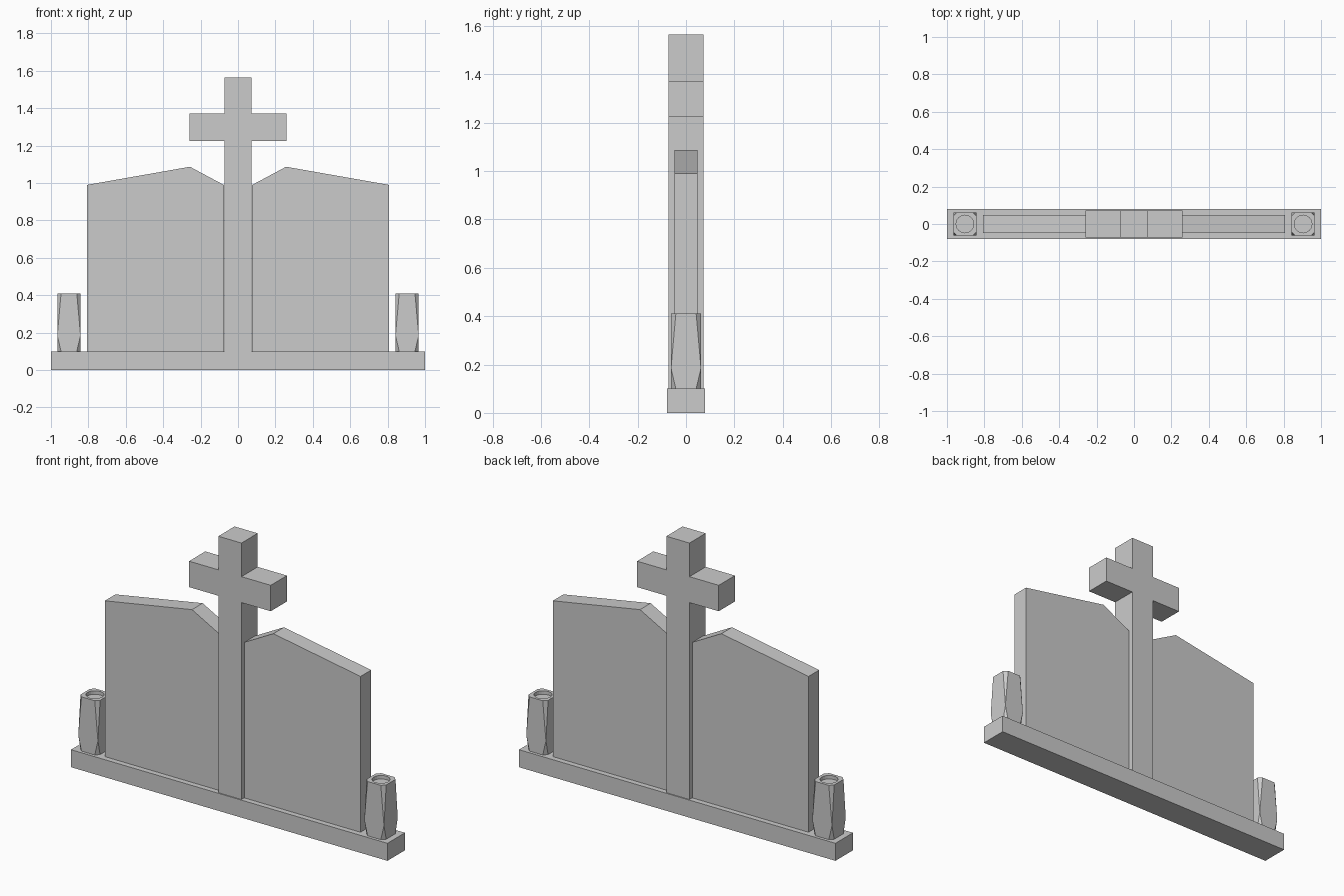
import bpy, bmesh

if "Cube" in bpy.data.objects:
    bpy.data.objects.remove(bpy.data.objects["Cube"])


def finish(name, bm, mirror=False):
    bmesh.ops.recalc_face_normals(bm, faces=bm.faces)
    mesh = bpy.data.meshes.new(name)
    bm.to_mesh(mesh)
    bm.free()
    obj = bpy.data.objects.new(name, mesh)
    bpy.context.collection.objects.link(obj)
    return obj


def mirror_x(obj):
    mod = obj.modifiers.new("mirror", 'MIRROR')
    mod.use_mirror_merge = False


def extrude_profile(name, points, half_depth):
    """Extrude an x-z outline symmetrically along y."""
    bm = bmesh.new()
    face = bm.faces.new([bm.verts.new((x, -half_depth, z)) for x, z in points])
    new = bmesh.ops.extrude_face_region(bm, geom=[face])["geom"]
    verts = [v for v in new if isinstance(v, bmesh.types.BMVert)]
    if face.is_valid is False or len(bm.faces) == len(points) + 1:
        bm.faces.new([v for v in bm.verts if v not in verts])
    bmesh.ops.translate(bm, verts=verts, vec=(0, 2 * half_depth, 0))
    return finish(name, bm)


# Plinth
extrude_profile("base", [(-1, 0), (1, 0), (1, 0.1), (-1, 0.1)], 0.079)

# Central cross
half = [(0.073, 0.1), (0.073, 1.225), (0.258, 1.225),
        (0.258, 1.373), (0.073, 1.373), (0.073, 1.565)]
extrude_profile("cross", half + [(-x, z) for x, z in reversed(half)], 0.073)

# Pair of stone slabs with peaked tops
slab = extrude_profile("headstone_slab", [(0.076, 0.1), (0.808, 0.1), (0.808, 0.99),
                                          (0.257, 1.087), (0.076, 0.99)], 0.048)
mirror_x(slab)

# Vases: square at the middle ring, chamfered to octagons at top and bottom
VX, R, C = 0.904, 0.062, 0.042
bm = bmesh.new()
for sx in (-1, 1):
    for sy in (-1, 1):
        for z in (0.1, 0.41):
            bm.verts.new((VX + sx * R, sy * C, z))
            bm.verts.new((VX + sx * C, sy * R, z))
        bm.verts.new((VX + sx * R, sy * R, 0.185))
bmesh.ops.convex_hull(bm, input=bm.verts)
bmesh.ops.dissolve_limit(bm, angle_limit=0.01, verts=bm.verts, edges=bm.edges)
vase = finish("vase", bm)

# Round recess in the vase top
bpy.ops.mesh.primitive_cylinder_add(vertices=24, radius=0.047, depth=0.1,
                                    location=(VX, 0, 0.44))
cutter = bpy.context.object
cutter.name = "vase_recess_cutter"
cut = vase.modifiers.new("recess", 'BOOLEAN')
cut.operation, cut.solver, cut.object = 'DIFFERENCE', 'EXACT', cutter
bpy.context.view_layer.objects.active = vase
bpy.ops.object.modifier_apply(modifier="recess")
bpy.data.objects.remove(cutter)
mirror_x(vase)
